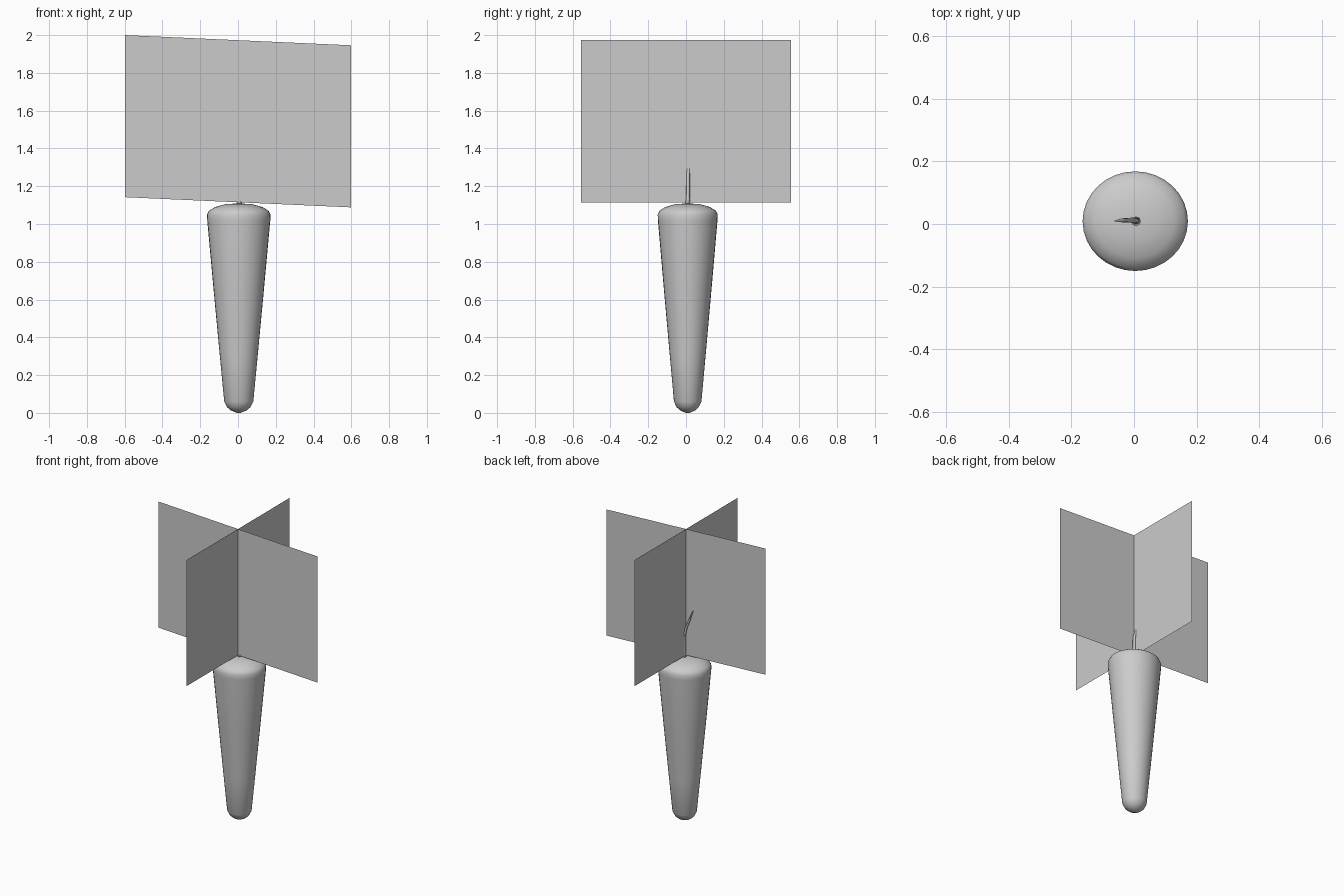
import bpy, bmesh, math
from mathutils import Vector

cube = bpy.data.objects.get("Cube")
if cube:
    bpy.data.objects.remove(cube, do_unlink=True)

grey = bpy.data.materials.new("light grey")
grey.use_nodes = True
colour = (0.6, 0.6, 0.6, 1)
grey.diffuse_color = colour
grey.node_tree.nodes["Principled BSDF"].inputs["Base Color"].default_value = colour


def finish(bm, name, smooth=True):
    bmesh.ops.remove_doubles(bm, verts=bm.verts, dist=1e-5)
    mesh = bpy.data.meshes.new(name)
    bm.to_mesh(mesh)
    bm.free()
    mesh.materials.append(grey)
    for p in mesh.polygons:
        p.use_smooth = smooth
    obj = bpy.data.objects.new(name, mesh)
    bpy.context.collection.objects.link(obj)
    return obj


def skin(name, rings, sides):
    """Closed tube through rings of (centre, x radius, y radius)."""
    bm = bmesh.new()
    loops = []
    for centre, rx, ry in rings:
        loops.append([bm.verts.new(Vector(centre) + Vector((
            rx * math.cos(math.tau * i / sides),
            ry * math.sin(math.tau * i / sides), 0))) for i in range(sides)])
    for a, b in zip(loops, loops[1:]):
        for i in range(sides):
            j = (i + 1) % sides
            bm.faces.new((a[i], a[j], b[j], b[i]))
    bm.faces.new(loops[0][::-1])
    bm.faces.new(loops[-1])
    return finish(bm, name)


# Tapered root with a rounded tip and shoulder
profile = [(0.0, 0.01), (0.012, 0.04), (0.03, 0.062), (0.06, 0.077),
           (0.3, 0.1), (0.65, 0.133), (1.02, 0.167), (1.05, 0.168),
           (1.07, 0.158), (1.09, 0.125), (1.105, 0.07), (1.108, 0.02)]
skin("root", [((0.004, 0.009, z), r, r * 0.945) for z, r in profile], 32)

# Thin bent stem
path = [(0.006, 0.008, 1.1, 0.016), (0.008, 0.01, 1.13, 0.01),
        (0.007, 0.011, 1.24, 0.009), (-0.01, 0.012, 1.31, 0.008),
        (-0.035, 0.012, 1.37, 0.007), (-0.06, 0.01, 1.435, 0.002)]
skin("stem", [((x, y, z), r, r) for x, y, z, r in path], 8)

# Two crossed leaf cards meeting along a shared centre edge
low, high, slope = 1.115, 1.973, -0.045
bm = bmesh.new()
for x, y in ((-0.597, 0), (0.597, 0), (0, -0.555), (0, 0.555)):
    tilt = slope * x
    corners = [(0, 0, low), (x, y, low + tilt), (x, y, high + tilt), (0, 0, high)]
    bm.faces.new([bm.verts.new(c) for c in corners])
finish(bm, "leaf_cards", smooth=False)
